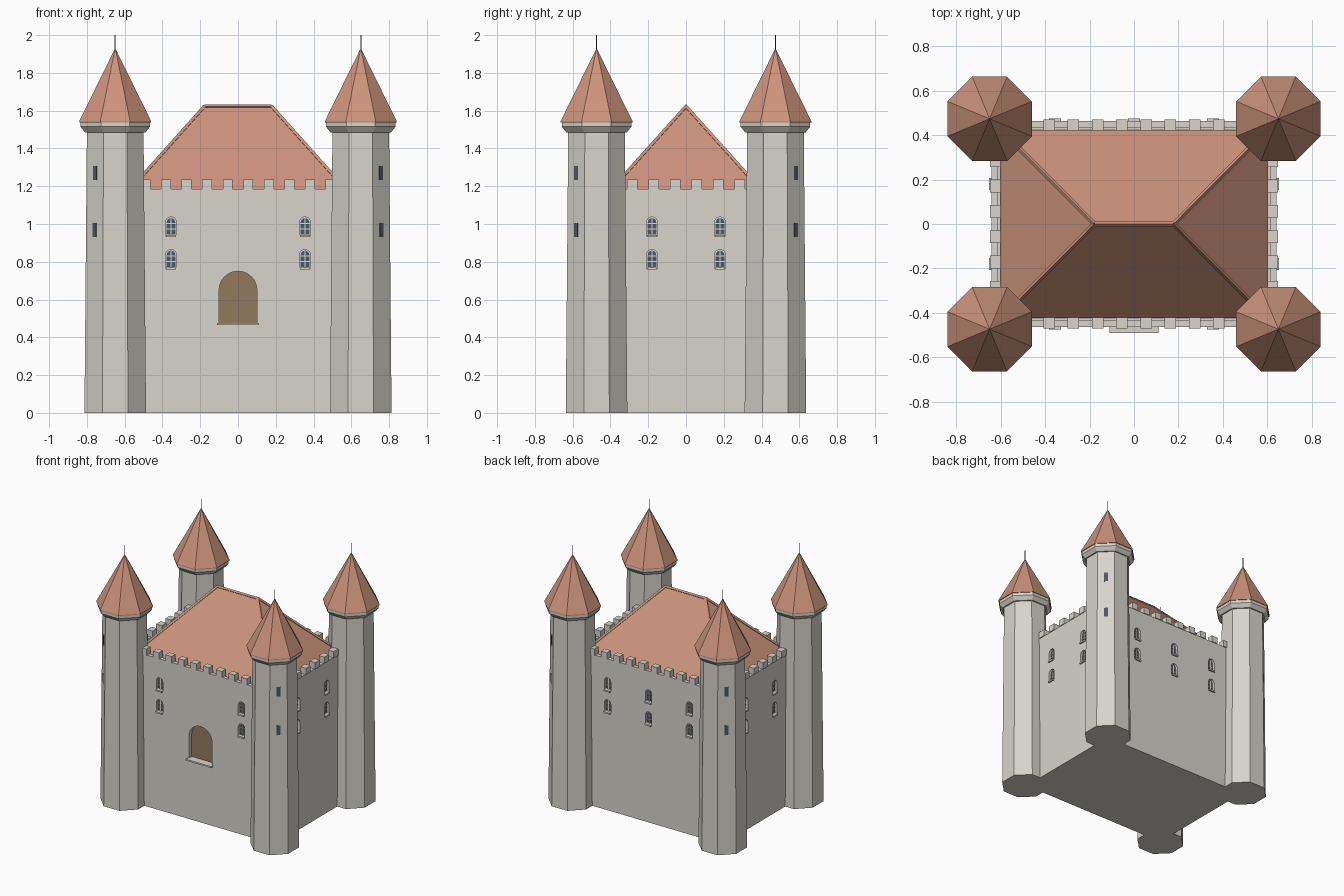
import bpy, bmesh, math
from mathutils import Matrix, Vector

if "Cube" in bpy.data.objects:
    bpy.data.objects.remove(bpy.data.objects["Cube"])

WX, WY = 0.642, 0.464          # wall half sizes
TX, TY = 0.65, 0.4735          # tower centres
PARAPET, MERLON = 1.185, 1.235


def material(name, rgb):
    m = bpy.data.materials.new(name)
    m.diffuse_color = (*rgb, 1)
    m.use_nodes = True
    m.node_tree.nodes["Principled BSDF"].inputs["Base Color"].default_value = m.diffuse_color
    return m


STONE = material("stone", (0.68, 0.66, 0.60))
TRIM = material("pale_trim", (0.72, 0.71, 0.67))
ROOF = material("terracotta", (0.60, 0.29, 0.20))
WOOD = material("door_wood", (0.29, 0.19, 0.11))
GLASS = material("dark_glass", (0.075, 0.098, 0.13))
IRON = material("iron", (0.09, 0.09, 0.09))


def finish(bm, name, mat):
    bmesh.ops.recalc_face_normals(bm, faces=bm.faces)
    me = bpy.data.meshes.new(name)
    bm.to_mesh(me)
    bm.free()
    me.materials.append(mat)
    ob = bpy.data.objects.new(name, me)
    bpy.context.collection.objects.link(ob)
    return ob


def box(bm, x0, x1, y0, y1, z0, z1, M=Matrix()):
    S = Matrix.Diagonal((x1 - x0, y1 - y0, z1 - z0, 1))
    T = Matrix.Translation(((x0 + x1) / 2, (y0 + y1) / 2, (z0 + z1) / 2))
    bmesh.ops.create_cube(bm, size=1, matrix=M @ T @ S)


def prism(bm, pts, y0, y1, M):
    """Extrude an (x, z) outline between two depths."""
    a = [bm.verts.new(M @ Vector((x, y0, z))) for x, z in pts]
    b = [bm.verts.new(M @ Vector((x, y1, z))) for x, z in pts]
    bm.faces.new(a)
    bm.faces.new(b[::-1])
    for i in range(len(pts)):
        j = (i + 1) % len(pts)
        bm.faces.new((a[i], b[i], b[j], a[j]))


def arch(x, r, z0, z1, n=10):
    """Round-headed outline of half width r."""
    top = [(x + r * math.cos(math.pi * i / n), z1 - r + r * math.sin(math.pi * i / n))
           for i in range(n + 1)]
    return [(x - r, z0), (x + r, z0)] + top


def rings(bm, levels, sides=8):
    """Stack of polygon rings given as (z, flat-to-centre distance)."""
    loops = []
    for z, ap in levels:
        r = ap / math.cos(math.pi / sides)
        loops.append([bm.verts.new((r * math.cos(math.pi * (2 * i + 1) / sides),
                                    r * math.sin(math.pi * (2 * i + 1) / sides), z))
                      for i in range(sides)])
    for lo, hi in zip(loops, loops[1:]):
        for i in range(sides):
            j = (i + 1) % sides
            bm.faces.new((lo[i], lo[j], hi[j], hi[i]))
    bm.faces.new(loops[0])
    bm.faces.new(loops[-1])


def beam(bm, p, q, r, sides=4):
    d = q - p
    M = Matrix.Translation((p + q) / 2) @ d.to_track_quat('Z', 'Y').to_matrix().to_4x4()
    bmesh.ops.create_cone(bm, cap_ends=True, segments=sides, radius1=r, radius2=r,
                          depth=d.length, matrix=M)


# each wall: rotation, distance, window columns, merlon gap pitch, merlon count per side
WALLS = [(0, WY, (-0.355, 0.355), 0.109, 5), (90, WX, (-0.18, 0.18), 0.114, 3),
         (180, WY, (-0.355, 0, 0.355), 0.109, 5), (270, WX, (-0.18, 0.18), 0.114, 3)]
ROWS = (0.765, 0.937)

# main walls, with the top sunk to leave a parapet
bm = bmesh.new()
box(bm, -WX, WX, -WY, WY, 0, PARAPET)
top = max(bm.faces, key=lambda f: f.calc_center_median().z)
bmesh.ops.inset_region(bm, faces=[top], thickness=0.042)
inner = bmesh.ops.extrude_discrete_faces(bm, faces=[top])['faces'][0]
bmesh.ops.translate(bm, verts=inner.verts, vec=(0, 0, -0.045))
walls = finish(bm, "castle_walls", STONE)

# openings, windows, sills and merlons, wall by wall
cut, trim, glass, sill, merlon = (bmesh.new() for _ in range(5))
for ang, d, cols, pitch, count in WALLS:
    M = Matrix.Rotation(math.radians(ang), 4, 'Z')
    for x in cols:
        for z in ROWS:
            prism(cut, arch(x, 0.028, z, z + 0.1), -d - 0.02, -d + 0.025, M)
            prism(trim, arch(x, 0.028, z, z + 0.1), -d + 0.019, -d + 0.026, M)
            prism(glass, arch(x, 0.023, z + 0.008, z + 0.094), -d + 0.015, -d + 0.02, M)
            box(trim, x - 0.003, x + 0.003, -d + 0.011, -d + 0.02, z, z + 0.095, M)
            for h in (0.036, 0.066):
                box(trim, x - 0.024, x + 0.024, -d + 0.012, -d + 0.02, z + h - 0.002, z + h + 0.002, M)
            box(sill, x - 0.027, x + 0.027, -d - 0.011, -d + 0.02, z - 0.006, z + 0.006, M)
    for i in range(-count, count):
        x = (i + 0.5) * pitch
        w = (pitch - 0.057) / 2
        box(merlon, x - w, x + w, -d - 0.007, -d + 0.042, PARAPET - 0.001, MERLON, M)

# door niche, door and its sill
I = Matrix()
prism(cut, arch(0, 0.1, 0.475, 0.75, 16), -WY - 0.02, -WY + 0.04, I)
door = bmesh.new()
prism(door, arch(0, 0.1, 0.475, 0.75, 16), -WY + 0.034, -WY + 0.042, I)
box(sill, -0.11, 0.11, -WY - 0.026, -WY + 0.035, 0.464, 0.476)

cutter = finish(cut, "opening_cutter", STONE)
cutter.hide_render = True
mod = walls.modifiers.new("openings", 'BOOLEAN')
mod.object = cutter
mod.solver = 'EXACT'
bpy.context.view_layer.objects.active = walls
bpy.ops.object.modifier_apply(modifier=mod.name)
bpy.data.objects.remove(cutter)

finish(trim, "window_frames", TRIM)
finish(glass, "window_panes", GLASS)
finish(sill, "sills", STONE)
finish(merlon, "merlons", STONE)
finish(door, "door", WOOD)

# hipped main roof
EX, EY, EZ, RX, RZ = 0.60, 0.424, 1.15, 0.178, 1.622
bm = bmesh.new()
eave = [Vector((x, y, EZ)) for x, y in ((-EX, -EY), (EX, -EY), (EX, EY), (-EX, EY))]
ridge = [Vector((-RX, 0, RZ)), Vector((RX, 0, RZ))]
a, b, c, e, l, r = [bm.verts.new(p) for p in eave + ridge]
for f in ((a, b, r, l), (b, c, r), (c, e, l, r), (e, a, l), (e, c, b, a)):
    bm.faces.new(f)
finish(bm, "main_roof", ROOF)

# ridge and hip caps
bm = bmesh.new()
beam(bm, *ridge, 0.011)
for p in eave:
    beam(bm, p, ridge[p.x > 0], 0.011)
finish(bm, "roof_caps", ROOF)

# corner towers
for sx in (-1, 1):
    for sy in (-1, 1):
        tag = ("front" if sy < 0 else "back") + ("_left" if sx < 0 else "_right")
        parts = []
        bm = bmesh.new()
        rings(bm, [(0, 0.163), (1.485, 0.15), (1.485, 0.16), (1.515, 0.184), (1.545, 0.184)])
        parts.append(finish(bm, tag + "_tower", STONE))
        bm = bmesh.new()
        rings(bm, [(1.538, 0.19), (1.545, 0.19), (1.925, 0.003)])
        parts.append(finish(bm, tag + "_tower_roof", ROOF))
        bm = bmesh.new()
        beam(bm, Vector((0, 0, 1.9)), Vector((0, 0, 2.0)), 0.003, 6)
        parts.append(finish(bm, tag + "_finial", IRON))
        # narrow slits on the outward diagonal face
        bm = bmesh.new()
        M = Matrix.Rotation(math.atan2(sy, sx), 4, 'Z')
        for z in (0.932, 1.234):
            ap = 0.163 - 0.013 * (z + 0.037) / 1.485
            box(bm, ap - 0.005, ap + 0.002, -0.014, 0.014, z, z + 0.074, M)
        parts.append(finish(bm, tag + "_slits", GLASS))
        for ob in parts:
            ob.location = (sx * TX, sy * TY, 0)
